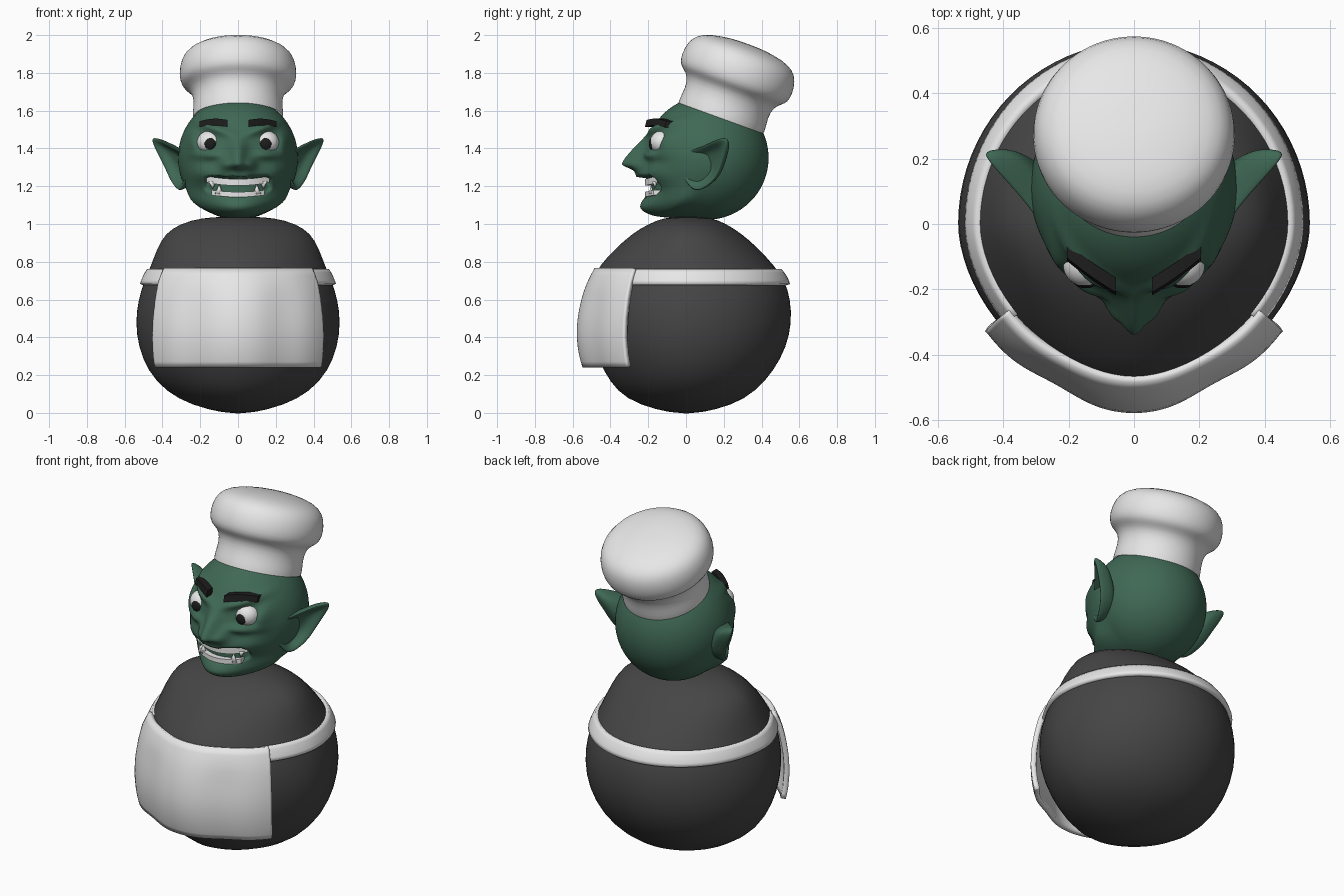
import bpy, bmesh, math
from mathutils import Vector

cube = bpy.data.objects.get("Cube")
if cube:
    bpy.data.objects.remove(cube)


def material(name, rgb):
    m = bpy.data.materials.new(name)
    m.use_nodes = True
    m.diffuse_color = (*rgb, 1)
    m.node_tree.nodes["Principled BSDF"].inputs["Base Color"].default_value = (*rgb, 1)
    return m


WHITE = material("white_cloth", (0.8, 0.8, 0.8))
DARK = material("dark_grey_cloth", (0.06, 0.06, 0.06))
GREEN = material("green_skin", (0.05, 0.14, 0.09))
BLACK = material("black", (0.012, 0.012, 0.012))


def finish(name, bm, mat, thick=0, subdiv=0, smooth=True):
    me = bpy.data.meshes.new(name)
    bm.to_mesh(me)
    bm.free()
    me.materials.append(mat)
    for p in me.polygons:
        p.use_smooth = smooth
    ob = bpy.data.objects.new(name, me)
    bpy.context.collection.objects.link(ob)
    if thick:
        mod = ob.modifiers.new("thickness", 'SOLIDIFY')
        mod.thickness, mod.offset = thick, -1
        mod.edge_crease_inner = mod.edge_crease_outer = mod.edge_crease_rim = 0.7
    if subdiv:
        mod = ob.modifiers.new("smooth", 'SUBSURF')
        mod.levels = mod.render_levels = subdiv
    return ob


def skin(name, rings, mat, closed=True, caps=(True, True), **kw):
    """Join consecutive rings of points with quads."""
    bm = bmesh.new()
    vs = [[bm.verts.new(p) for p in ring] for ring in rings]
    n = len(vs[0])
    for a, b in zip(vs, vs[1:]):
        for i in range(n if closed else n - 1):
            j = (i + 1) % n
            bm.faces.new((a[i], a[j], b[j], b[i]))
    if caps[0]:
        bm.faces.new(vs[0][::-1])
    if caps[1]:
        bm.faces.new(vs[-1])
    if all(caps):
        bmesh.ops.recalc_face_normals(bm, faces=bm.faces)
    return finish(name, bm, mat, **kw)


def oval(z, rx, front, back, start=0, span=360, n=40, power=1.12, dip=0):
    """Egg-shaped horizontal section, slightly pointed at the front."""
    pts = []
    for i in range(n if span == 360 else n + 1):
        a = math.radians(start + span * i / n)
        c, s = math.cos(a), math.sin(a)
        e = power if s < 0 else 1
        k = 1 - dip * math.exp(-((abs(c) - .47) / .2) ** 2)
        pts.append((rx * math.copysign(abs(c) ** e, c),
                    k * (back if s > 0 else front) * math.copysign(abs(s) ** e, s), z))
    return pts


# Round body: height, half width, front depth, back depth
body = [(-.004, .06, .06, .06), (.04, .25, .25, .25), (.115, .385, .37, .37),
        (.22, .478, .435, .465), (.35, .53, .5, .535), (.48, .545, .535, .562),
        (.6, .53, .535, .555), (.7, .497, .5, .526), (.78, .462, .46, .468),
        (.87, .43, .375, .385), (.95, .387, .285, .295), (1.003, .305, .195, .21),
        (1.033, .19, .115, .135), (1.038, .08, .04, .06)]
skin("body", [oval(*r) for r in body], DARK, subdiv=1)

# Apron belt, ending under the front panel
belt = [(.682, .52, .517, .552), (.72, .508, .503, .54), (.764, .482, .476, .505)]
skin("apron_belt", [oval(*r, -39, 258) for r in belt], WHITE, closed=False,
     caps=(False, False), thick=.035, subdiv=1)
panel = [(.24, .55, .548), (.3, .56, .567), (.4, .566, .582), (.5, .561, .576),
         (.6, .547, .556), (.69, .528, .527), (.768, .492, .484)]
skin("apron_panel", [oval(z, rx, f, f, 215.5, 109, power=1.05, dip=.05 if z < .65 else .02)
                     for z, rx, f in panel],
     WHITE, closed=False, caps=(False, False), thick=.03, subdiv=1)

# Tilted puffy hat
hat = [(0, .24), (.03, .241), (.09, .233), (.15, .243), (.178, .278), (.2, .303), (.25, .313),
       (.32, .303), (.37, .27), (.4, .2), (.415, .1), (.418, .04)]
ob = skin("hat", [oval(h, r, r, r, power=1) for h, r in hat], WHITE, caps=(False, True), subdiv=1)
ob.location = (0, .185, 1.56)
ob.rotation_euler.x = math.radians(-20)


# Head: a ball whose front is pushed out into a face
def bump(x, z, cx, cz, sx, sz, below=None):
    if below and z < cz:
        sz = below
    return math.exp(-((x - cx) / sx) ** 2 - ((z - cz) / sz) ** 2)


def mouth_arc(x):
    return -.218 + 2.4 * x * x


def face_relief(x, z):
    ridge = 1.485 + .35 * (x - .06)
    d = .172 * bump(x, z, 0, 1.06, .21, .09)             # chin
    d += .06 * bump(x, z, 0, 1.255, .17, .055)           # muzzle
    d += .10 * bump(x, z, 0, 1.318, .048, .065, .028)    # nose tip
    d += .045 * bump(x, z, 0, 1.40, .045, .06)           # nose bridge
    d += .045 * bump(x, z, .066, 1.318, .032, .035)      # nostril wing
    d += .038 * bump(x, z, .14, ridge, .1, .028)         # brow ridge
    d += .03 * bump(x, z, .15, 1.365, .08, .025)         # lower lid
    d += .03 * bump(x, z, .24, 1.43, .03, .06)           # outer lid
    d += .015 * bump(x, z, .2, 1.27, .05, .05)           # cheek
    return d


CENTRE = Vector((0, .11, 1.35))
bm = bmesh.new()
bmesh.ops.create_icosphere(bm, subdivisions=6, radius=.327)
for v in bm.verts:
    v.co.x *= .97
    v.co += CENTRE
    w = min(1, max(0, (CENTRE.y - v.co.y) / .12))
    w = w * w * (3 - 2 * w)
    v.co.x *= 1 + .22 * w * bump(0, v.co.z, 0, 1.09, 1, .08)
    x, z = abs(v.co.x), v.co.z
    v.co.y -= w * face_relief(x, z)
    if w > .5:
        m = 1 - (x / .18) ** 4 - (abs(z - 1.195 - .6 * x * x) / .052) ** 4
        m = min(1, max(0, 3 * m))
        v.co.y += m * max(0, mouth_arc(x) + .032 - v.co.y)
finish("head", bm, GREEN)


# Teeth rows and fangs
def teeth(name, half, low, high, curve):
    rings = []
    for i in range(17):
        x = half * (i / 8 - 1)
        y, dz = mouth_arc(x), curve * x * x
        rings.append([(x, y, low + dz), (x, y, high + dz),
                      (x, y + .04, high + dz), (x, y + .04, low + dz)])
    skin(name, rings, WHITE, smooth=False)


teeth("upper_teeth", .168, 1.203, 1.238, .6)
teeth("lower_teeth", .14, 1.143, 1.17, .5)


def fang(name, x, base, tip):
    y = mouth_arc(x) + .01
    rings = []
    for t in (0, .5, .95):
        r = .022 * (1 - t)
        rings.append([(x + r * math.cos(a * math.pi / 4), y + r * .6 * math.sin(a * math.pi / 4),
                       base + (tip - base) * t) for a in range(8)])
    skin(name, rings, WHITE)


def ball(name, loc, size, mat):
    bm = bmesh.new()
    bmesh.ops.create_uvsphere(bm, u_segments=32, v_segments=20, radius=1)
    for v in bm.verts:
        v.co = Vector(loc) + Vector(a * b for a, b in zip(v.co, size))
    finish(name, bm, mat)


ear_outline = [(.29, 0, 1.2), (.265, -.045, 1.29), (.27, -.035, 1.38), (.335, .07, 1.405),
               (.51, .25, 1.505), (.405, .195, 1.325), (.37, .16, 1.23), (.315, .055, 1.155)]

for side, s in (("left", 1), ("right", -1)):
    fang(side + "_lower_fang", s * .1, 1.16, 1.213)
    fang(side + "_upper_fang", s * .135, 1.225, 1.185)

    # Eye and pupil
    ball(side + "_eye", (s * .148, -.125, 1.432), (.069, .066, .063), WHITE)
    ball(side + "_pupil", (s * .147, -.183, 1.425), (.03, .013, .031), BLACK)

    # Eyebrow bar
    rings = []
    for i in range(7):
        t = i / 6
        x, y = .055 + .15 * t, -.218 + .085 * t + .02 * t * t
        z = 1.532 + .01 * math.sin(math.pi * t) - .004 * t
        h = .019 - .003 * t
        rings.append([(s * x, y, z - h), (s * x, y + .01, z + h),
                      (s * x, y + .055, z + h), (s * x, y + .055, z - h)])
    skin(side + "_eyebrow", rings, BLACK, smooth=False)

    # Pointed ear with a hollow
    pts = [Vector((s * x, y, z)) for x, y, z in ear_outline]
    mid = Vector((s * .32, .07, 1.31))
    back = Vector((-.8 * s, .6, 0))
    rings = [[p.lerp(mid, f) + back * d for p in pts]
             for f, d in ((.4, .1), (.1, .045), (0, 0), (.2, .004), (.42, .035), (.75, .045))]
    skin(side + "_ear", rings, GREEN, subdiv=3)
